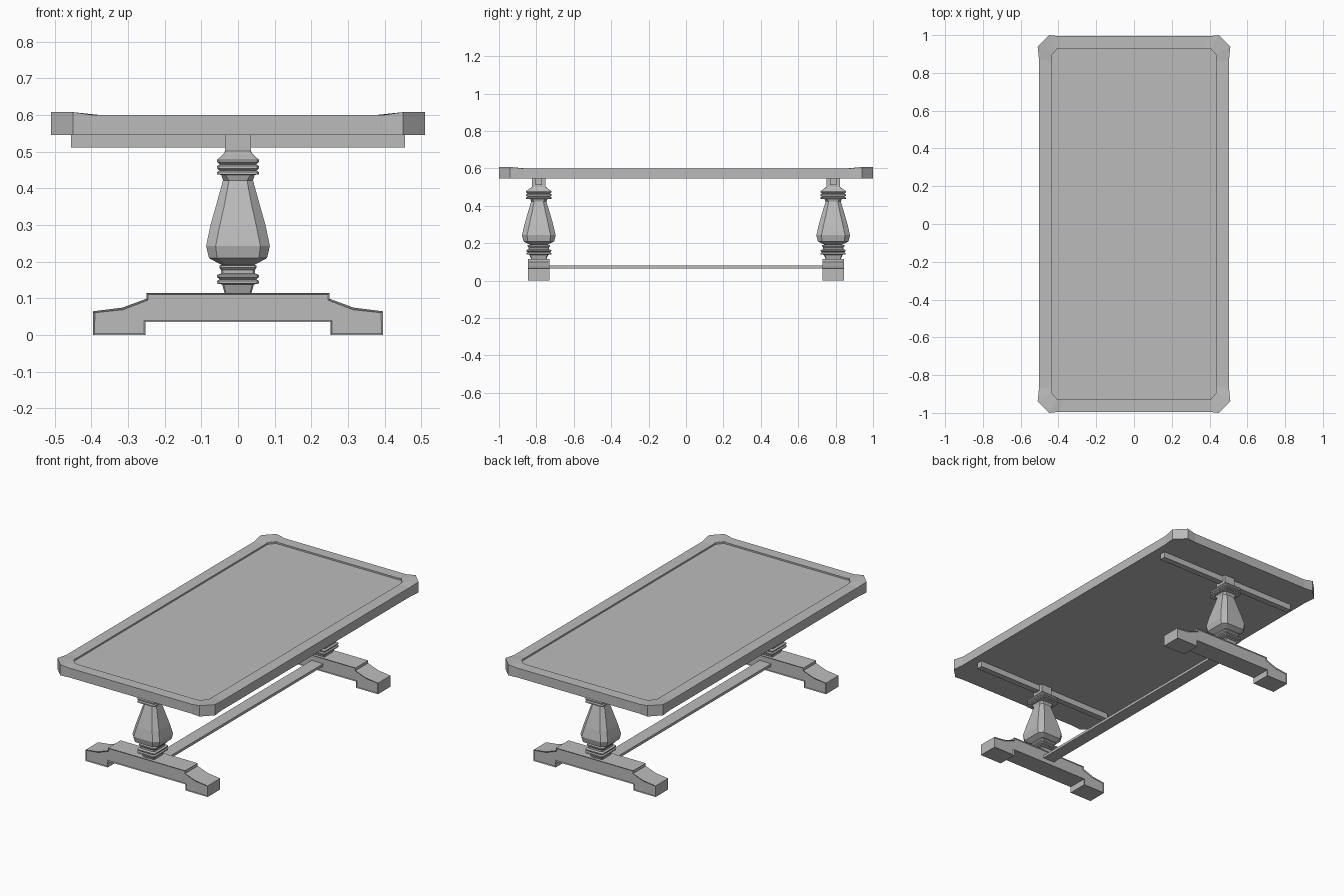
import bpy, bmesh

grey = bpy.data.materials.new("plain grey")
grey.diffuse_color = (0.5, 0.5, 0.5, 1)


def finish(bm, name):
    bmesh.ops.recalc_face_normals(bm, faces=bm.faces)
    me = bpy.data.meshes.new(name)
    bm.to_mesh(me)
    bm.free()
    me.materials.append(grey)
    ob = bpy.data.objects.new(name, me)
    bpy.context.collection.objects.link(ob)
    return ob


def loft(name, rings):
    # Skin a stack of equal-sized point rings and cap both ends
    bm = bmesh.new()
    loops = [[bm.verts.new(p) for p in r] for r in rings]
    n = len(loops[0])
    for a, b in zip(loops, loops[1:]):
        for i in range(n):
            j = (i + 1) % n
            bm.faces.new((a[i], a[j], b[j], b[i]))
    bm.faces.new(loops[0][::-1])
    bm.faces.new(loops[-1])
    return finish(bm, name)


def box(name, x, y0, y1, z0, z1):
    rect = [(-x, y0), (x, y0), (x, y1), (-x, y1)]
    return loft(name, [[(a, b, z) for a, b in rect] for z in (z0, z1)])


def four_corners(quarter):
    # Mirror a quarter outline (side to end) into a closed loop
    q, r = quarter, quarter[::-1]
    return (q + [(-x, y, z) for x, y, z in r] + [(-x, -y, z) for x, y, z in q]
            + [(x, -y, z) for x, y, z in r])


# Table top: flared, raised corners and a shallow recessed panel
outer = [(0.503, 0.87, 0.6), (0.51, 0.94, 0.608), (0.45, 1.0, 0.608), (0.395, 0.994, 0.6)]
inner = [(0.435, 0.86, 0.6), (0.435, 0.895, 0.602), (0.405, 0.93, 0.602), (0.375, 0.93, 0.6)]
loft("table_top", [
    four_corners([(x, y, 0.545) for x, y, z in outer]),
    four_corners(outer),
    four_corners(inner),
    four_corners([(x, y, 0.591) for x, y, z in inner]),
])

# Turned column profile: z, half width x, half width y, flat share of the side
COLUMN = [
    (0.112, 0.036, 0.04, 0.9), (0.138, 0.043, 0.05, 0.9),
    (0.141, 0.057, 0.067, 0.9), (0.148, 0.057, 0.067, 0.9), (0.152, 0.05, 0.059, 0.9),
    (0.158, 0.057, 0.067, 0.9), (0.164, 0.057, 0.067, 0.9), (0.168, 0.046, 0.054, 0.9),
    (0.178, 0.046, 0.054, 0.9), (0.184, 0.051, 0.06, 0.9), (0.19, 0.051, 0.06, 0.9),
    (0.191, 0.044, 0.046, 0.7), (0.21, 0.079, 0.082, 0.72), (0.243, 0.087, 0.09, 0.7),
    (0.30, 0.075, 0.077, 0.66), (0.36, 0.058, 0.06, 0.62), (0.422, 0.041, 0.041, 0.6),
    (0.437, 0.046, 0.046, 0.75),
    (0.438, 0.057, 0.069, 0.9), (0.445, 0.057, 0.069, 0.9), (0.449, 0.05, 0.06, 0.9),
    (0.454, 0.057, 0.069, 0.9), (0.461, 0.057, 0.069, 0.9), (0.465, 0.05, 0.06, 0.9),
    (0.472, 0.057, 0.069, 0.9), (0.478, 0.057, 0.069, 0.9), (0.494, 0.04, 0.046, 0.9),
    (0.502, 0.035, 0.037, 0.9),
]


def column_ring(z, a, b, f, cy):
    return [(sx * x, cy + sy * y, z) for sx, sy, pts in (
        (1, 1, [(a, b * f), (a * f, b)]), (-1, 1, [(a * f, b), (a, b * f)]),
        (-1, -1, [(a, b * f), (a * f, b)]), (1, -1, [(a * f, b), (a, b * f)]))
        for x, y in pts]


# Half of the foot outline, x and z
FOOT = [(0.252, 0.036), (0.252, 0.002), (0.395, 0.002), (0.395, 0.065),
        (0.315, 0.075), (0.25, 0.099), (0.25, 0.115)]

for label, s in (("front", -1), ("back", 1)):
    cy = 0.787 * s
    loft(label + "_column", [column_ring(*p, cy) for p in COLUMN])
    box(label + "_column_head", 0.035, cy - 0.037, cy + 0.037, 0.5, 0.546)
    box(label + "_top_batten", 0.455, cy - 0.018, cy + 0.018, 0.511, 0.546)

    # Foot with sunken side panels
    outline = FOOT + [(-x, z) for x, z in FOOT[::-1]]
    outline = [(x, 0.0 if z == 0.002 else z) for x, z in outline]
    foot = loft(label + "_foot", [[(x, cy + d, z) for x, z in outline] for d in (-0.058, 0.058)])
    bm = bmesh.new()
    bm.from_mesh(foot.data)
    sides = [f for f in bm.faces if len(f.verts) > 4]
    bmesh.ops.inset_individual(bm, faces=sides, thickness=0.006, depth=-0.004)
    bm.to_mesh(foot.data)
    bm.free()

# Long stretcher joining the feet
box("stretcher", 0.037, -0.735, 0.735, 0.066, 0.081)
